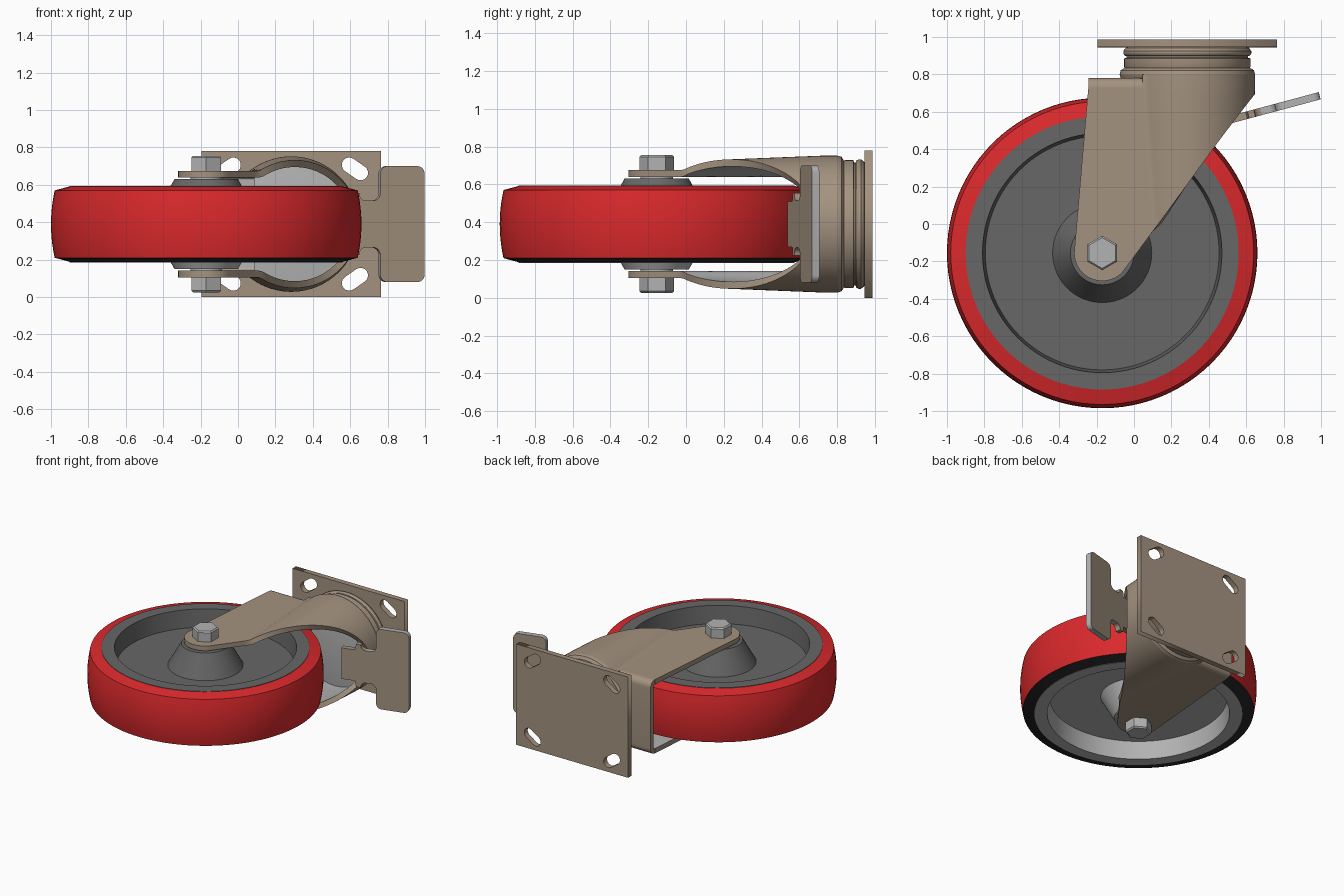
import bpy, bmesh, math
from mathutils import Matrix

if "Cube" in bpy.data.objects:
    bpy.data.objects.remove(bpy.data.objects["Cube"])

ZC = 0.39                       # mid height of the whole caster
AX, AY = -0.17, -0.155          # wheel axle position
SX = 0.285                      # swivel axis x


def material(name, r, g, b):
    m = bpy.data.materials.new(name)
    m.diffuse_color = (r, g, b, 1)
    m.use_nodes = True
    m.node_tree.nodes["Principled BSDF"].inputs["Base Color"].default_value = m.diffuse_color
    return m


TAN = material("tan_metal", 0.37, 0.29, 0.215)
RED = material("red_rubber", 0.70, 0.022, 0.025)
DARK = material("charcoal_hub", 0.135, 0.135, 0.135)
GREY = material("light_grey_metal", 0.45, 0.45, 0.45)
BLACK = material("black_rubber", 0.02, 0.02, 0.02)


def add(name, data, mats):
    ob = bpy.data.objects.new(name, data)
    bpy.context.collection.objects.link(ob)
    for m in mats:
        data.materials.append(m)
    return ob


def activate(ob):
    bpy.ops.object.select_all(action='DESELECT')
    ob.select_set(True)
    bpy.context.view_layer.objects.active = ob


def smooth(ob, angle=30):
    activate(ob)
    bpy.ops.object.shade_smooth_by_angle(angle=math.radians(angle))


def lathe(name, profile, matrix, mats, seg_mats=None, n=96, phase=0.0, closed=False):
    """Revolve (radius, height) points about local z; closed joins last to first, else end discs."""
    bm = bmesh.new()
    rings = []
    for r, z in profile:
        angles = [phase + 2 * math.pi * k / n for k in range(n)]
        rings.append([bm.verts.new((r * math.cos(a), r * math.sin(a), z)) for a in angles])
    for i in range(len(rings) - (0 if closed else 1)):
        a, b = rings[i], rings[(i + 1) % len(rings)]
        for k in range(n):
            q = (k + 1) % n
            f = bm.faces.new((a[k], a[q], b[q], b[k]))
            f.material_index = seg_mats[i] if seg_mats else 0
    if not closed:
        for i in (0, -1):
            f = bm.faces.new(rings[i])
            f.material_index = seg_mats[i] if seg_mats else 0
    bmesh.ops.recalc_face_normals(bm, faces=bm.faces)
    bm.transform(matrix)
    me = bpy.data.meshes.new(name)
    bm.to_mesh(me)
    bm.free()
    ob = add(name, me, mats)
    smooth(ob)
    return ob


def sheet(name, loops, thickness, matrix, mats):
    """Flat plate from 2D outlines; inner loops become holes."""
    cu = bpy.data.curves.new(name, 'CURVE')
    cu.dimensions = '2D'
    cu.fill_mode = 'BOTH'
    cu.extrude = thickness / 2
    for loop in loops:
        sp = cu.splines.new('POLY')
        sp.points.add(len(loop) - 1)
        for p, (u, v) in zip(sp.points, loop):
            p.co = (u, v, 0, 1)
        sp.use_cyclic_u = True
    ob = add(name, cu, mats)
    ob.matrix_world = matrix
    activate(ob)
    bpy.ops.object.convert(target='MESH')
    return bpy.context.view_layer.objects.active


def arc(cx, cy, r, a0, a1, n=8):
    return [(cx + r * math.cos(math.radians(a0 + (a1 - a0) * i / n)),
             cy + r * math.sin(math.radians(a0 + (a1 - a0) * i / n))) for i in range(n + 1)]


def along_y(x, z):              # local z -> world y
    return Matrix.Translation((x, 0, z)) @ Matrix.Rotation(math.radians(-90), 4, 'X')


wheel_m = Matrix.Translation((AX, AY, ZC))

# wheel hub: cone, web and rim on both sides, bare grey underneath
half = [(0.06, 0.24), (0.17, 0.24), (0.265, 0.07), (0.625, 0.07), (0.64, 0.205), (0.73, 0.205)]
hub = half + [(r, -z) for r, z in reversed(half)]
lathe("wheel_hub", hub, wheel_m, [DARK, GREY], [0] * 6 + [1] * 5)

# barrel shaped tyre with bevelled shoulders, open in the middle
crown = [(0.83 - 0.02 * (z / 0.18) ** 2, z) for z in [0.18 - 0.36 * i / 10 for i in range(11)]]
tyre = [(0.728, 0.202)] + crown + [(0.728, -0.202)]
lathe("tyre", tyre, wheel_m, [RED, BLACK], [0] * 11 + [1, 1], closed=True)

# axle, collars and hex heads
lathe("axle", [(0.05, -0.3), (0.05, 0.3)], wheel_m, [GREY], n=32)
for s, side in ((1, "upper"), (-1, "lower")):
    lathe(side + "_collar", [(0.085, s * 0.23), (0.085, s * 0.255)], wheel_m, [GREY], n=48)
    lathe(side + "_hex_bolt", [(0.092, s * 0.28), (0.092, s * 0.355), (0.082, s * 0.365)],
          wheel_m, [GREY], n=6, phase=math.pi / 2)

# fork: bent sheet, two flat arms running into a tapering half barrel
FLAT, THICK, BEND = 0.285, 0.037, 0.73


def y_low(x):
    if x < -0.05:
        return AY - math.sqrt(max(0, 0.15 ** 2 - (x - AX) ** 2))
    return 1.357 * x - 0.175


def y_high(x):
    if x < 0.045:
        return min(BEND, 0.78 - (-0.24 - x) / 0.08 * 0.935)
    return 0.80


def barrel(y):
    return min(0.362, 0.333 + 0.04 * y)


xs = [AX - 0.15 * math.cos(math.pi * i / 16 * 0.8) for i in range(17)]
xs = sorted(xs + [-0.244, 0.0, 0.044, 0.045] + [0.06 + 0.015 * i for i in range(15)])
# each column is (x, None) left of the swivel axis or (None, angle) around it
section = [(x, None, 1) for x in xs]
section += [(None, math.radians(a), 1) for a in range(90, -1, -5)]
section += [(x, t, -1) for x, t, s in reversed(section[:-1])]
bm = bmesh.new()
ROWS = 14
cols = []
for x, t, s in section:
    xn = x if t is None else SX + 0.355 * math.cos(t)
    col = []
    for j in range(ROWS + 1):
        y = y_low(xn) + (y_high(xn) - y_low(xn)) * j / ROWS
        r = barrel(y)
        if t is None:
            px, h = x, max(FLAT, math.sqrt(max(0, r * r - (x - SX) ** 2)))
        else:
            px, h = SX + r * math.cos(t), r * math.sin(t)
        col.append(bm.verts.new((px, y, ZC + s * h)))
    cols.append(col)
for a, b in zip(cols, cols[1:]):
    for j in range(ROWS):
        bm.faces.new((a[j], b[j], b[j + 1], a[j + 1]))
bmesh.ops.remove_doubles(bm, verts=bm.verts, dist=0.0002)
me = bpy.data.meshes.new("fork")
bm.to_mesh(me)
bm.free()
fork = add("fork", me, [TAN, GREY])
mod = fork.modifiers.new("sheet_thickness", 'SOLIDIFY')
mod.thickness = THICK
mod.offset = -1
mod.material_offset = 1
mod.material_offset_rim = 0
activate(fork)
bpy.ops.object.modifier_apply(modifier=mod.name)
for f in fork.data.polygons:    # inside of the barrel's closed side stays tan
    if f.center.x > 0.47:
        f.material_index = 0
smooth(fork, 35)

# rounded back wall joining the two arms
R = 0.78 - BEND
ri = R - THICK
wall = [(BEND, -FLAT)] + arc(BEND, -FLAT + R, R, -90, 0) + arc(BEND, FLAT - R, R, 0, 90)
wall += arc(BEND, FLAT - R, ri, 90, 0) + arc(BEND, -FLAT + R, ri, 0, -90)
back = sheet("fork_back_wall", [wall[1:]], 0.33,
             Matrix(((0, 0, 1, -0.077), (1, 0, 0, 0), (0, 1, 0, ZC), (0, 0, 0, 1))), [TAN, GREY])
for f in back.data.polygons:
    f.material_index = 1 if f.normal.x < -0.9 else 0
smooth(back)

# fork crown closing the barrel, grey underneath
lathe("fork_crown", [(0.335, 0.775), (0.356, 0.78), (0.362, 0.80), (0.356, 0.822), (0.335, 0.835)],
      along_y(SX, ZC), [TAN, GREY], [1, 0, 0, 0])

# swivel bearing rings
lathe("swivel_bearing",
      [(0.31, 0.83), (0.335, 0.835), (0.338, 0.842), (0.338, 0.885), (0.325, 0.889), (0.325, 0.897),
       (0.335, 0.90), (0.342, 0.912), (0.342, 0.925), (0.33, 0.942), (0.31, 0.948)],
      along_y(SX, ZC), [TAN])

# mounting plate with four diagonal slots
loops = [[(-0.195, 0.0), (0.765, 0.0), (0.765, 0.78), (-0.195, 0.78)]]
for sx in (-1, 1):
    for sz in (-1, 1):
        cx, cz = SX + sx * 0.34, ZC + sz * 0.295
        d = math.degrees(math.atan2(-sx * sz * 0.7, 1))
        ox, oz = 0.037 * math.cos(math.radians(d)), 0.037 * math.sin(math.radians(d))
        loops.append(arc(cx + ox, cz + oz, 0.04, d - 90, d + 90)
                     + arc(cx - ox, cz - oz, 0.04, d + 90, d + 270))
sheet("mounting_plate", loops, 0.042,
      Matrix.Translation((0, 0.966, 0)) @ Matrix.Rotation(math.radians(90), 4, 'X'), [TAN])

# brake lever: sloping neck with a wide pedal
T = math.radians(15)
side = [(0.0, 0.12), (0.1, 0.12), (0.11, 0.165), (0.145, 0.165)]
side += arc(0.18, 0.16, 0.035, 190, 270, 5)
side += arc(0.22, 0.165, 0.04, 270, 360, 6)
side += arc(0.30, 0.27, 0.04, 180, 90, 6) + arc(0.465, 0.27, 0.04, 90, 0, 6)
outline = side + [(u, -v) for u, v in reversed(side)]
lever_m = Matrix(((math.cos(T), 0, math.sin(T), 0.505),
                  (math.sin(T), 0, -math.cos(T), 0.555),
                  (0, 1, 0, ZC), (0, 0, 0, 1)))
lever = sheet("brake_lever", [outline], 0.04, lever_m, [TAN, GREY])
for f in lever.data.polygons:   # bare metal edge around the pedal
    f.material_index = 1 if abs(f.normal.z) < 0.5 and f.center.x > 0.2 else 0
smooth(lever)
